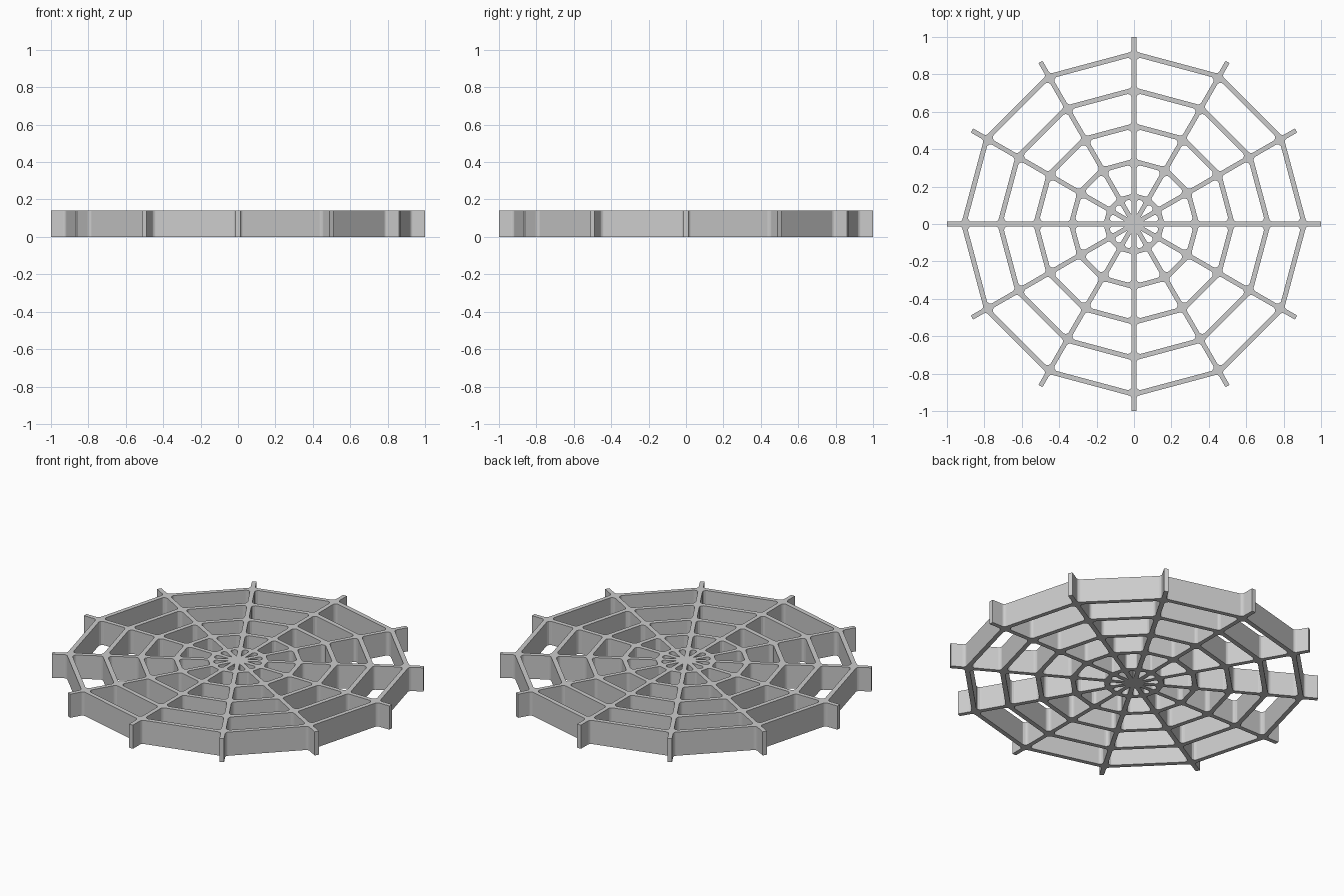
import bpy
from math import sin, cos, tan, pi
from mathutils import Vector, Matrix

if "Cube" in bpy.data.objects:
    bpy.data.objects.remove(bpy.data.objects["Cube"])

SPOKES = 12
HALF = pi / SPOKES
RINGS = [0.15, 0.335, 0.525, 0.717, 0.91]   # ring radii along the spokes
S, H = 0.0125, 0.013                        # half widths of spokes and ring strips
HEIGHT, FILLET = 0.14, 0.02


def round_corner(a, b, c, r, n=4):
    """Points of an arc replacing corner b of the path a-b-c."""
    u, v = (a - b).normalized(), (c - b).normalized()
    ang = u.angle(v)
    d = r / tan(ang / 2)
    mid = (u + v).normalized()
    centre = b + mid * (r / sin(ang / 2))
    p, q = b + u * d - centre, b + v * d - centre
    pts = []
    for i in range(n + 1):
        w = p.lerp(q, i / n).normalized() * r
        pts.append(centre + w)
    return pts


def half_width(d):
    return d * tan(HALF) - S / cos(HALF)


def add_loop(curve, pts):
    sp = curve.splines.new('POLY')
    sp.points.add(len(pts) - 1)
    for p, q in zip(sp.points, pts):
        p.co = (q.x, q.y, 0, 1)
    sp.use_cyclic_u = True


web = bpy.data.curves.new("web", 'CURVE')
web.dimensions = '2D'
web.fill_mode = 'BOTH'
web.extrude = HEIGHT / 2

# Opening shapes of one wedge, lying along +x
apothems = [r * cos(HALF) for r in RINGS]
cells = []
for i, a in enumerate(apothems):
    far = a - H
    if i == 0:
        corners = [Vector((S / sin(HALF), 0)), Vector((far, -half_width(far))),
                   Vector((far, half_width(far)))]
        radii = [0.002, 0.015, 0.015]
    else:
        near = apothems[i - 1] + H
        corners = [Vector((near, half_width(near))), Vector((near, -half_width(near))),
                   Vector((far, -half_width(far))), Vector((far, half_width(far)))]
        radii = [0.012 if i == 1 else FILLET] * 2 + [FILLET] * 2
    loop = []
    for k, c in enumerate(corners):
        loop += round_corner(corners[k - 1], c, corners[(k + 1) % len(corners)], radii[k])
    cells.append(loop)

# Outer edge of one wedge: spoke tip, filleted root, ring side, filleted root, spoke tip
lo, hi = Matrix.Rotation(-HALF, 2), Matrix.Rotation(HALF, 2)
edge = apothems[-1] + H
t0, t1 = lo @ Vector((1, S)), hi @ Vector((1, -S))
b0, b1 = Vector((edge, -half_width(edge))), Vector((edge, half_width(edge)))
rim = [t0] + round_corner(t0, b0, b1, FILLET) + round_corner(b0, b1, t1, FILLET) + [t1]

# Repeat the wedge around the centre
outline = []
for k in range(SPOKES):
    rot = Matrix.Rotation(HALF * (2 * k + 1), 2)
    outline += [rot @ p for p in rim]
    for loop in cells:
        add_loop(web, [rot @ p for p in loop])
add_loop(web, outline)

# Solid web, standing on the ground
obj = bpy.data.objects.new("web_lattice", web)
bpy.context.collection.objects.link(obj)
obj.location.z = HEIGHT / 2
bpy.context.view_layer.objects.active = obj
obj.select_set(True)
bpy.ops.object.convert(target='MESH')
bpy.ops.object.shade_flat()
